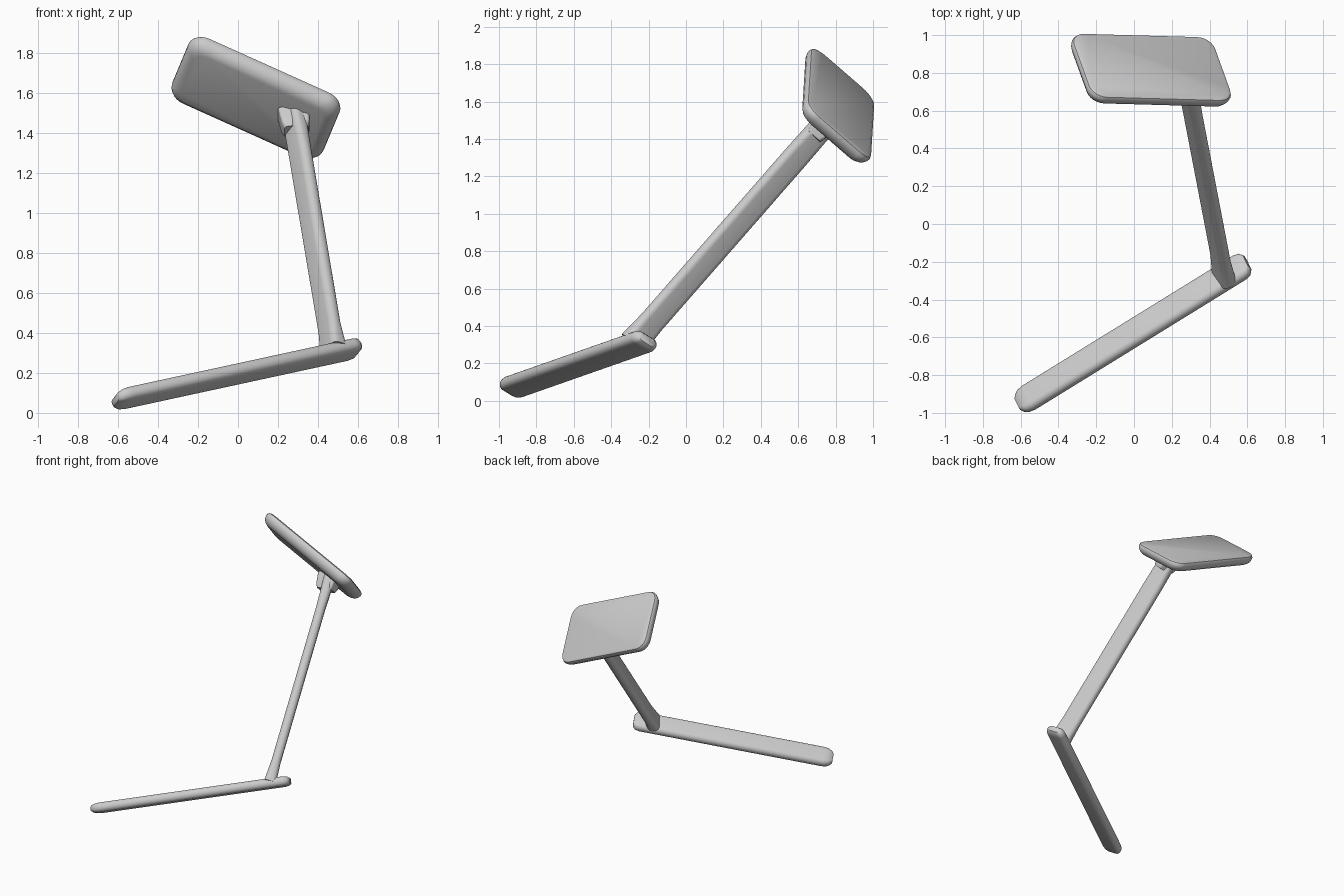
import bpy, bmesh, math
from mathutils import Vector

cube = bpy.data.objects.get("Cube")
if cube:
    bpy.data.objects.remove(cube, do_unlink=True)

# Single plain finish
GREY = (0.6, 0.6, 0.6, 1.0)
mat = bpy.data.materials.new("light_grey")
mat.use_nodes = True
mat.diffuse_color = GREY
for node in mat.node_tree.nodes:
    if node.type == 'BSDF_PRINCIPLED':
        node.inputs["Base Color"].default_value = GREY
        node.inputs["Roughness"].default_value = 0.6


def rounded_rect(hw, hh, r, steps=6):
    """Outline of a rectangle with round corners."""
    r = min(r, hw * 0.98, hh * 0.98)
    pts = []
    for q, (sx, sy) in enumerate(((1, 1), (-1, 1), (-1, -1), (1, -1))):
        for i in range(steps + 1):
            a = (q + i / steps) * math.pi / 2
            pts.append((sx * (hw - r) + r * math.cos(a),
                        sy * (hh - r) + r * math.sin(a)))
    return pts


def loft(name, start, axis, wide, sections):
    """Skin rounded rectangles (distance, half width, half height, radius) set along an axis."""
    axis = Vector(axis).normalized()
    wide = Vector(wide)
    wide = (wide - axis * wide.dot(axis)).normalized()
    thin = axis.cross(wide)
    bm = bmesh.new()
    rings = []
    for d, hw, hh, r in sections:
        c = Vector(start) + axis * d
        rings.append([bm.verts.new(c + wide * x + thin * y)
                      for x, y in rounded_rect(hw, hh, r)])
    for a, b in zip(rings, rings[1:]):
        n = len(a)
        for i in range(n):
            j = (i + 1) % n
            bm.faces.new((a[i], a[j], b[j], b[i]))
    bm.faces.new(rings[0][::-1])
    bm.faces.new(rings[-1])
    bmesh.ops.recalc_face_normals(bm, faces=bm.faces)
    mesh = bpy.data.meshes.new(name)
    bm.to_mesh(mesh)
    bm.free()
    mesh.materials.append(mat)
    obj = bpy.data.objects.new(name, mesh)
    bpy.context.collection.objects.link(obj)
    bpy.ops.object.select_all(action='DESELECT')
    obj.select_set(True)
    bpy.context.view_layer.objects.active = obj
    bpy.ops.object.shade_smooth_by_angle(angle=math.radians(40))
    return obj


# Tilted panel: crisp upper face, softly bevelled underside
U, V, R = 0.415, 0.236, 0.085
layers = ((-0.045, 0.055), (-0.038, 0.034), (-0.022, 0.014), (0.0, 0.003),
          (0.02, 0.0), (0.034, 0.006), (0.042, 0.022))
loft("panel", (0.085, 0.807, 1.57), (0.315, 0.683, 0.657), (0.91, -0.026, -0.41),
     [(d, U - i, V - i, R - i * 0.5) for d, i in layers])

# Lower bar: flat strap with rounded ends
foot_start = Vector((-0.615, -0.955, 0.062))
foot_end = Vector((0.6, -0.205, 0.325))
foot_axis = foot_end - foot_start
L = foot_axis.length
W, T = 0.077, 0.035
loft("lower_bar", foot_start, foot_axis, (-0.385, 0.786, -0.49),
     [(0.0, W * 0.5, T * 0.45, 0.02), (0.012, W * 0.72, T * 0.7, 0.025),
      (0.035, W * 0.92, T * 0.9, 0.03), (0.07, W, T, 0.033),
      (L - 0.05, W, T, 0.033), (L - 0.018, W * 0.9, T * 0.9, 0.03),
      (L, W * 0.6, T * 0.6, 0.02)])

# Upper arm: flat strap, slightly flared into the lower bar
arm_start = Vector((0.478, -0.285, 0.305))
arm_end = Vector((0.285, 0.72, 1.455))
arm_axis = arm_end - arm_start
L = arm_axis.length
loft("arm", arm_start, arm_axis, (0.496, -0.61, 0.62),
     [(0.0, 0.078, 0.044, 0.03), (0.06, 0.076, 0.04, 0.032),
      (0.16, 0.074, 0.034, 0.032), (L - 0.2, 0.074, 0.034, 0.032),
      (L + 0.05, 0.066, 0.042, 0.032)])

# Socket joining arm and panel
loft("panel_socket", arm_end - arm_axis.normalized() * 0.06, arm_axis, (1, 0, 0),
     [(0.0, 0.06, 0.045, 0.02), (0.03, 0.07, 0.052, 0.015),
      (0.12, 0.078, 0.055, 0.012)])
